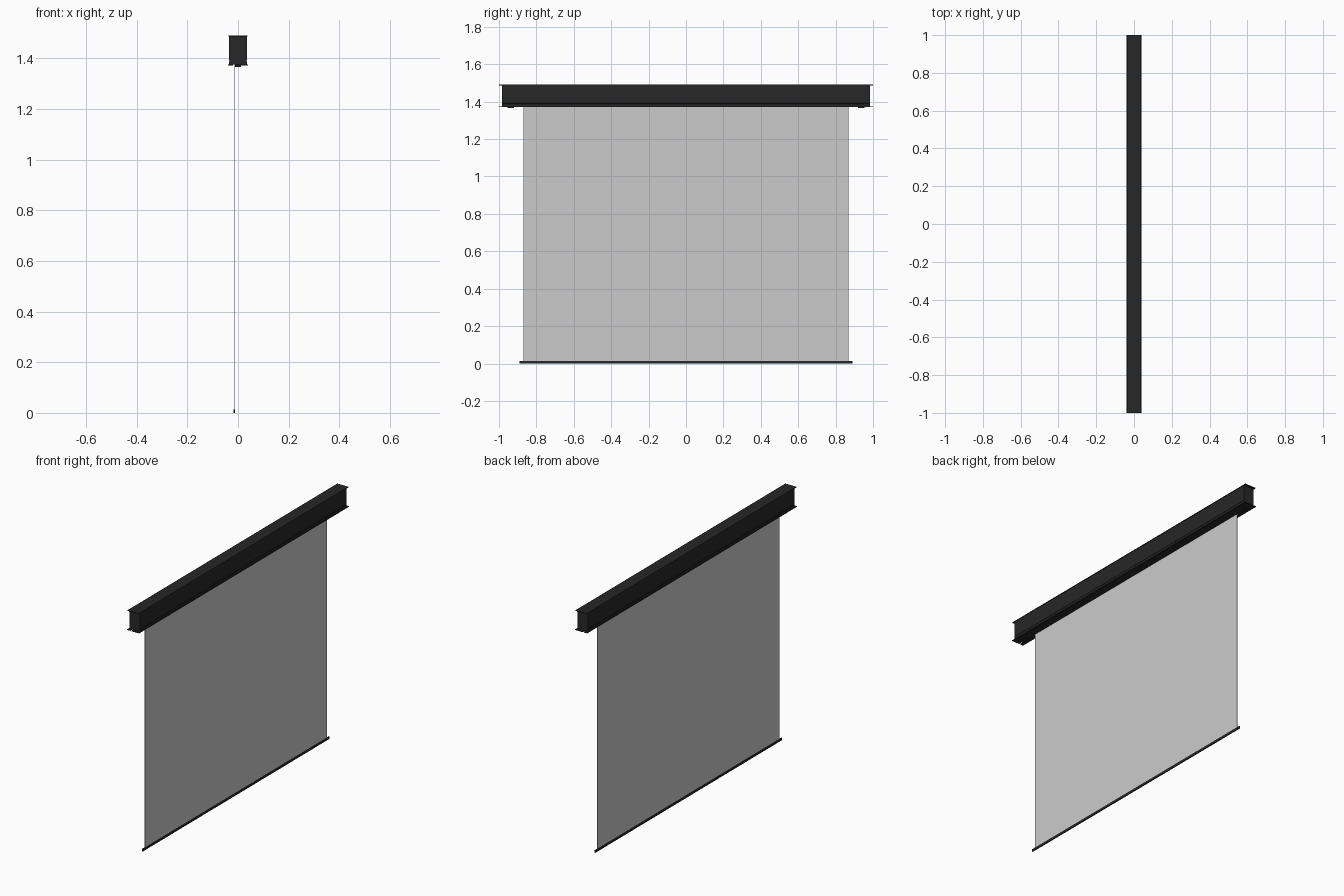
import bpy, bmesh

if "Cube" in bpy.data.objects:
    bpy.data.objects.remove(bpy.data.objects["Cube"])

dark = bpy.data.materials.new("dark_casing")
dark.diffuse_color = (0.02, 0.02, 0.02, 1)
dark.use_nodes = True
dark.node_tree.nodes["Principled BSDF"].inputs["Base Color"].default_value = dark.diffuse_color


def box(name, x, y, z, mat=None):
    """Box from (min, max) ranges on each axis."""
    bm = bmesh.new()
    bmesh.ops.create_cube(bm, size=1)
    for v in bm.verts:
        v.co = [r[0] if c < 0 else r[1] for c, r in zip(v.co, (x, y, z))]
    me = bpy.data.meshes.new(name)
    bm.to_mesh(me)
    bm.free()
    ob = bpy.data.objects.new(name, me)
    bpy.context.collection.objects.link(ob)
    if mat:
        me.materials.append(mat)
    return ob


def extrude_profile(name, pts, y, mat):
    """Closed xz profile extruded along y."""
    bm = bmesh.new()
    face = bm.faces.new([bm.verts.new((px, -y, pz)) for px, pz in pts])
    ext = bmesh.ops.extrude_face_region(bm, geom=[face])["geom"]
    bmesh.ops.translate(bm, vec=(0, 2 * y, 0),
                        verts=[g for g in ext if isinstance(g, bmesh.types.BMVert)])
    bmesh.ops.recalc_face_normals(bm, faces=bm.faces)
    me = bpy.data.meshes.new(name)
    bm.to_mesh(me)
    bm.free()
    me.materials.append(mat)
    ob = bpy.data.objects.new(name, me)
    bpy.context.collection.objects.link(ob)
    return ob


# Long casing with a small seam groove low on both sides
side = [(0.035, 1.375), (0.035, 1.388), (0.034, 1.389), (0.034, 1.391),
        (0.035, 1.392), (0.035, 1.487)]
extrude_profile("casing", side + [(-x, z) for x, z in reversed(side)], 0.985, dark)

# Thin plates overhanging the casing
box("top_plate", (-0.037, 0.037), (-1, 1), (1.487, 1.491), dark)
# Bottom plate split by the screen slot
box("bottom_plate_front", (-0.04, -0.019), (-1, 1), (1.371, 1.375), dark)
box("bottom_plate_back", (-0.011, 0.04), (-1, 1), (1.371, 1.375), dark)

# Small pads under both ends
for s, label in ((-1, "left"), (1, "right")):
    y = sorted((s * 0.92, s * 0.955))
    box("end_pad_" + label, (-0.012, 0.012), y, (1.367, 1.371), dark)

# Screen sheet and weighted bottom bar
box("screen_sheet", (-0.0158, -0.0142), (-0.868, 0.868), (0.01, 1.376))
box("bottom_bar", (-0.018, -0.012), (-0.89, 0.89), (0, 0.014), dark)
